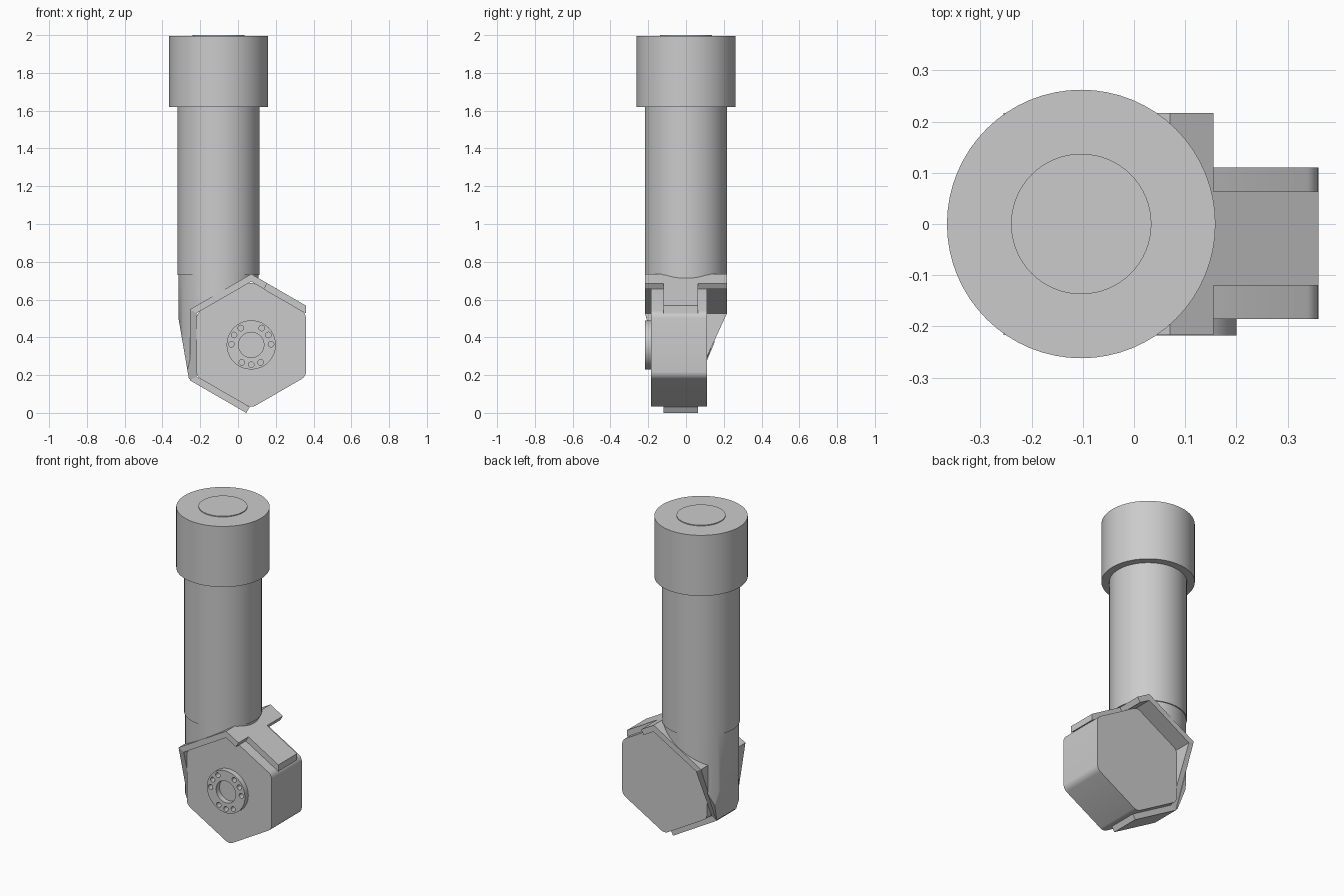
import bpy, bmesh
from math import radians, sin, cos
from mathutils import Vector, Matrix

cube = bpy.data.objects.get("Cube")
if cube:
    bpy.data.objects.remove(cube, do_unlink=True)

GREY = (0.6, 0.6, 0.6, 1)
mat = bpy.data.materials.new("plain_grey")
mat.use_nodes = True
mat.diffuse_color = GREY
mat.node_tree.nodes["Principled BSDF"].inputs["Base Color"].default_value = GREY

TUBE_X = -0.103                 # vertical axis of the tube
HUB = Vector((0.07, 0, 0.36))   # centre of the hexagonal housing
APO, THICK = 0.29, 0.035        # housing apothem, bracket thickness
HEX_Y = (-0.185, 0.11)
WIDE, NARROW = (-0.217, 0.217), (-0.12, 0.063)


def finish(name, bm, helper=False):
    bmesh.ops.recalc_face_normals(bm, faces=bm.faces)
    me = bpy.data.meshes.new(name)
    bm.to_mesh(me)
    bm.free()
    ob = bpy.data.objects.new(name, me)
    bpy.context.collection.objects.link(ob)
    me.materials.append(mat)
    ob.hide_render = ob.hide_viewport = helper
    return ob


def smooth(ob):
    bpy.ops.object.select_all(action='DESELECT')
    ob.select_set(True)
    bpy.context.view_layer.objects.active = ob
    bpy.ops.object.shade_smooth_by_angle(angle=radians(25))


def add_cyl(bm, r, centre, depth, along_y=False, seg=64):
    m = Matrix.Translation(centre)
    if along_y:
        m = m @ Matrix.Rotation(radians(90), 4, 'X')
    bmesh.ops.create_cone(bm, cap_ends=True, segments=seg, radius1=r,
                          radius2=r, depth=depth, matrix=m)


def post(name, r, z0, z1):
    bm = bmesh.new()
    add_cyl(bm, r, (TUBE_X, 0, (z0 + z1) / 2), z1 - z0)
    ob = finish(name, bm)
    smooth(ob)
    return ob


def prism(name, points, helper=False):
    """Side outline in x and z; each point has its own front and back y."""
    bm = bmesh.new()
    front = [bm.verts.new((p.x, y[0], p.z)) for p, y in points]
    back = [bm.verts.new((p.x, y[1], p.z)) for p, y in points]
    bm.faces.new(front)
    bm.faces.new(back[::-1])
    n = len(points)
    for i in range(n):
        j = (i + 1) % n
        bm.faces.new((front[i], back[i], back[j], front[j]))
    return finish(name, bm, helper)


def corner(deg, apo):
    a = radians(deg)
    return HUB + Vector((cos(a), 0, sin(a))) * apo / cos(radians(30))


def subtract(ob, cutter):
    mod = ob.modifiers.new("cut", 'BOOLEAN')
    mod.operation, mod.solver, mod.object = 'DIFFERENCE', 'EXACT', cutter


# Tube, collar and top disc
post("main_tube", 0.218, 0.73, 1.62)
post("top_collar", 0.262, 1.62, 1.995)
post("top_disc", 0.137, 1.98, 2.0)

# Lower tube, tapered by flat cuts and cut away around the housing
bm = bmesh.new()
add_cyl(bm, 0.212, (TUBE_X, 0, 0.42), 0.64)
cuts = [((-0.315, 0, 0.5), (-0.32, 0, -0.055)),
        ((0, 0.217, 0.53), (0, 0.35, -0.147)),
        ((0, -0.217, 0.53), (0, -0.35, -0.097))]
for co, normal in cuts:
    bmesh.ops.bisect_plane(bm, geom=bm.verts[:] + bm.edges[:] + bm.faces[:],
                           plane_co=co, plane_no=normal, clear_outer=True)
    bmesh.ops.holes_fill(bm, edges=[e for e in bm.edges if e.is_boundary])
bmesh.ops.bisect_plane(bm, geom=bm.verts[:] + bm.edges[:] + bm.faces[:],
                       plane_co=(0, 0, 0.18), plane_no=(0, 0, -1), clear_outer=True)
bmesh.ops.holes_fill(bm, edges=[e for e in bm.edges if e.is_boundary])
lower_tube = finish("lower_tube", bm)
smooth(lower_tube)
hex_cutter = prism("housing_cutter", [(corner(a, APO + THICK - 0.002), (-0.4, 0.4))
                                      for a in range(30, 390, 60)], True)
subtract(lower_tube, hex_cutter)

# Hexagonal housing with rounded long edges
bm_points = [(corner(a, APO), HEX_Y) for a in range(30, 390, 60)]
housing = prism("hex_housing", bm_points)
bm = bmesh.new()
bm.from_mesh(housing.data)
long_edges = [e for e in bm.edges if abs(e.verts[0].co.y - e.verts[1].co.y) > 0.1]
bmesh.ops.bevel(bm, geom=long_edges, offset=0.025, segments=5, profile=0.5,
                affect='EDGES')
bm.to_mesh(housing.data)
bm.free()
smooth(housing)

# Wrap-around bracket: inner and outer corners
inner = {a: corner(a, APO) for a in (30, 90, 150, 210, 270)}
outer = {a: corner(a, APO + THICK) for a in inner}


def along(a, b, t):
    """Point on the inner line and the one straight out from it."""
    p = inner[a] + (inner[b] - inner[a]).normalized() * t
    m = radians((a + b) / 2)
    return p, p + Vector((cos(m), 0, sin(m))) * THICK


def plate(name, p, q, y_p, y_q):
    prism(name, [(p[0], y_p), (p[1], y_p), (q[1], y_q), (q[0], y_q)])


pair = {a: (inner[a], outer[a]) for a in inner}
step = along(90, 30, 0.078)
bottom_end = along(270, 210, 0.01)
tip = (inner[30], Vector((inner[30].x, 0, inner[30].z + THICK * 1.15)))
plate("bracket_right_wide", pair[90], step, WIDE, WIDE)
plate("bracket_right_tongue", step, tip, NARROW, NARROW)
plate("bracket_upper_left", pair[150], pair[90], WIDE, WIDE)
plate("bracket_left_taper", pair[150], pair[210], WIDE, NARROW)
plate("bracket_bottom_tongue", pair[210], bottom_end, NARROW, NARROW)

# Front flange with a centre bore and three groups of bolt holes
bm = bmesh.new()
add_cyl(bm, 0.13, (HUB.x, -0.2, HUB.z), 0.036, True)
flange = finish("front_flange", bm)
bm = bmesh.new()
add_cyl(bm, 0.067, (HUB.x, -0.2, HUB.z), 0.1, True, 48)
for group in (30, 150, 270):
    for off in (-28, 0, 28):
        a = radians(group + off)
        add_cyl(bm, 0.015, (HUB.x + 0.105 * cos(a), -0.2, HUB.z + 0.105 * sin(a)),
                0.1, True, 16)
subtract(flange, finish("bolt_hole_cutter", bm, True))
smooth(flange)
